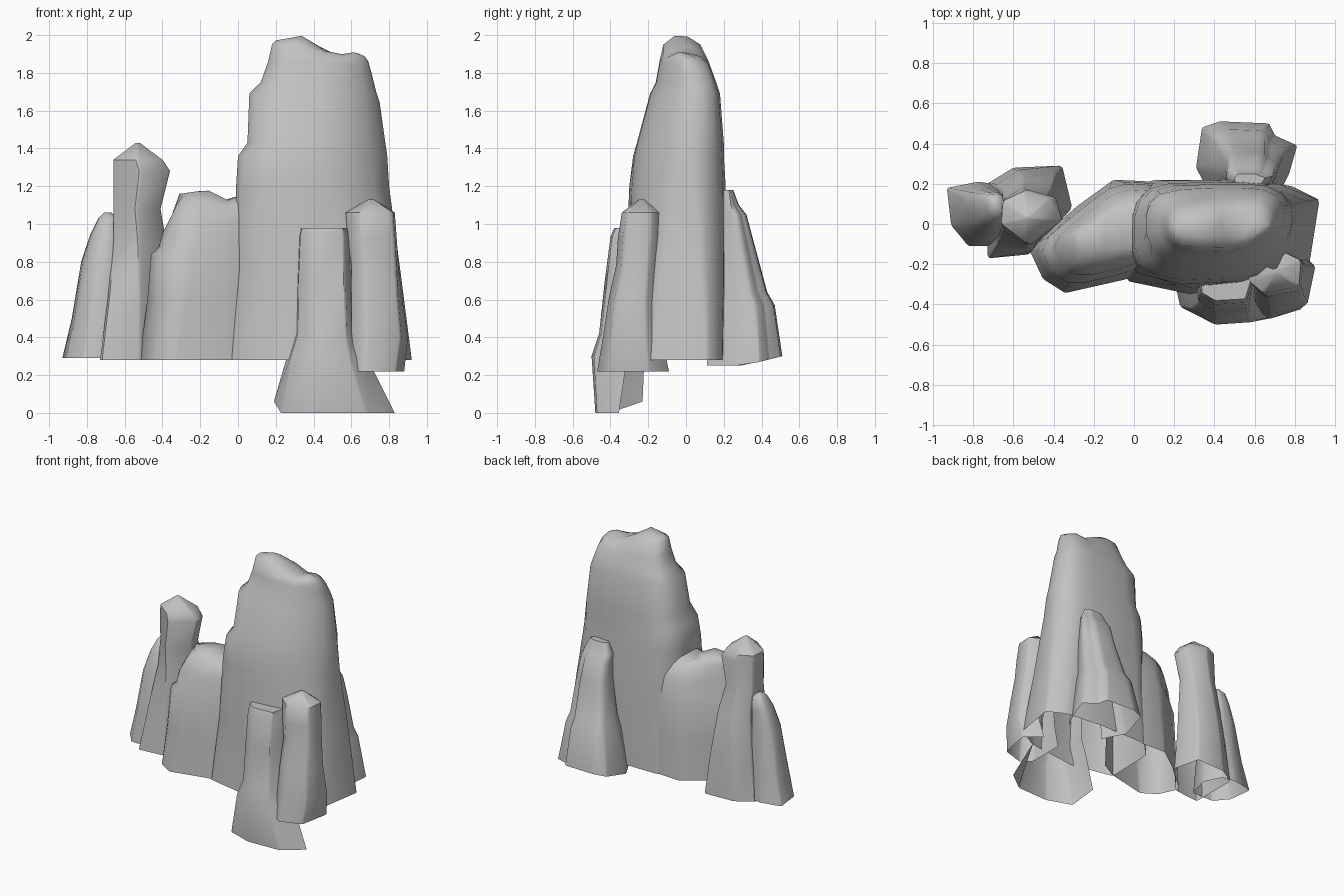
import bpy, bmesh, math
from mathutils import Vector

cube = bpy.data.objects.get("Cube")
if cube:
    bpy.data.objects.remove(cube, do_unlink=True)

stone = bpy.data.materials.new("grey stone")
stone.use_nodes = True
GREY = (0.54, 0.54, 0.54, 1)
stone.diffuse_color = GREY
bsdf = stone.node_tree.nodes["Principled BSDF"]
bsdf.inputs["Base Color"].default_value = GREY
bsdf.inputs["Roughness"].default_value = 0.9


def soften(points, cut, is_open):
    """Cut the corners of an outline; an open one keeps its two ends."""
    pts = [Vector(p) for p in points]
    ends = pts[1:] + pts[:1]
    pairs = list(zip(pts, ends))[:-1] if is_open else list(zip(pts, ends))
    out = []
    for a, b in pairs:
        out += [a.lerp(b, cut), a.lerp(b, 1 - cut)]
    if is_open:
        out[0], out[-1] = pts[0], pts[-1]
    return out


def fit_unit(points):
    """Scale an outline to the unit square."""
    xs, ys = [p.x for p in points], [p.y for p in points]
    w, d = max(xs) - min(xs), max(ys) - min(ys)
    return [((p.x - min(xs)) / w, (p.y - min(ys)) / d) for p in points]


def height_at(ridge, x):
    """Height of the skyline at x."""
    if x <= ridge[0][0]:
        return ridge[0][1]
    for (x0, z0), (x1, z1) in zip(ridge, ridge[1:]):
        if x <= x1:
            return z0 + (z1 - z0) * (x - x0) / (x1 - x0)
    return ridge[-1][1]


def rock(name, outline, levels, crown=None, ridge=None, round_top=0.25,
         is_open=False, base_slope=0, angle=50):
    """Loft from an angular base to a softer crown through levels
    (z, x0, x1, y0, y1). The base is open; an open outline has no back."""
    base = soften(outline, 0.05, is_open)
    top = soften(crown or outline, round_top, is_open)
    peak, floor = levels[-1][0], levels[0][0]
    bm = bmesh.new()
    rings = []
    for n, (z, x0, x1, y0, y1) in enumerate(levels):
        blend = min(1, 1.5 * (z - floor) / (peak - floor))
        ring = []
        for u, v in fit_unit([a.lerp(b, blend) for a, b in zip(base, top)]):
            x, y = x0 + (x1 - x0) * u, y0 + (y1 - y0) * v
            h = z
            if ridge:
                h = min(z, height_at(ridge, x) - 0.4 * (peak - z))
            if n == 0:
                h += base_slope * max(0, 2 * v - 1)
            ring.append(bm.verts.new((x, y, h)))
        rings.append(ring)
    count = len(base)
    for low, high in zip(rings, rings[1:]):
        for i in range(count - 1 if is_open else count):
            j = (i + 1) % count
            bm.faces.new((low[i], low[j], high[j], high[i]))
    cap = bm.faces.new(rings[-1])
    bmesh.ops.triangulate(bm, faces=[cap])
    bmesh.ops.recalc_face_normals(bm, faces=bm.faces)
    mesh = bpy.data.meshes.new(name)
    bm.to_mesh(mesh)
    bm.free()
    mesh.materials.append(stone)
    obj = bpy.data.objects.new(name, mesh)
    bpy.context.collection.objects.link(obj)
    bpy.ops.object.select_all(action="DESELECT")
    obj.select_set(True)
    bpy.context.view_layer.objects.active = obj
    bpy.ops.object.shade_smooth_by_angle(angle=math.radians(angle))


# Main crag with a twin-peaked skyline
rock("main_crag",
     [(-.03, -.28), (.3, -.35), (.7, -.3), (.87, -.2), (.92, .12), (.78, .19),
      (.5, .22), (.1, .22), (-.02, .1)],
     [(.28, -.04, .92, -.35, .22), (.75, -.01, .86, -.32, .22),
      (1.2, -.01, .8, -.3, .21), (1.36, 0, .79, -.28, .2),
      (1.43, .05, .78, -.26, .2), (1.69, .06, .75, -.19, .18),
      (1.75, .12, .73, -.16, .16), (1.86, .16, .71, -.14, .12),
      (1.95, .18, .69, -.12, .08), (2, .2, .67, -.06, .01)],
     crown=[(0, -.15), (.12, -.28), (.5, -.27), (.7, -.1), (.75, .05), (.67, .18),
            (.45, .2), (.1, .18), (0, .08)],
     ridge=[(.19, 1.97), (.36, 2), (.49, 1.89), (.62, 1.91), (.69, 1.88), (.76, 1.75)],
     angle=65)

# Lower shoulder running diagonally into the main crag
rock("shoulder_crag",
     [(.1, .21), (-.1, .22), (-.28, .09), (-.52, -.12), (-.45, -.27), (-.34, -.34),
      (-.03, -.27), (.1, -.2)],
     [(.28, -.52, .1, -.34, .22), (.6, -.48, .1, -.31, .21), (.84, -.46, .1, -.29, .2),
      (.89, -.42, .1, -.27, .19), (1.02, -.4, .1, -.25, .17),
      (1.12, -.35, .09, -.2, .12), (1.2, -.31, .08, -.13, .06)],
     ridge=[(-.42, 1), (-.35, 1.08), (-.31, 1.16), (-.16, 1.18),
            (-.07, 1.12), (0, 1.15)], is_open=True, angle=65)

# Tall angular pillar with a pointed cap
rock("tall_pillar",
     [(-.73, -.17), (-.52, -.15), (-.31, .08), (-.36, .29), (-.6, .28), (-.73, .2)],
     [(.28, -.73, -.31, -.17, .29), (.6, -.69, -.35, -.14, .27),
      (.9, -.66, -.38, -.11, .23), (1.08, -.66, -.41, -.1, .18),
      (1.28, -.66, -.36, -.1, .17), (1.34, -.66, -.4, -.09, .16),
      (1.43, -.54, -.52, .02, .04)],
     crown=[(-.66, 0), (-.51, -.1), (-.35, .02), (-.38, .13), (-.53, .17), (-.65, .12)],
     round_top=.06, angle=40)

# Small outer crag
rock("small_crag",
     [(-.93, .18), (-.91, 0), (-.83, -.1), (-.66, -.1), (-.62, .06), (-.68, .19), (-.78, .21)],
     [(.29, -.93, -.6, -.11, .21), (.5, -.88, -.61, -.09, .19), (.8, -.83, -.62, -.05, .17),
      (.95, -.78, -.63, -.01, .16), (1.03, -.74, -.64, .03, .15),
      (1.06, -.71, -.67, .07, .12)], angle=65)

# Flat-topped slab in front, flaring to the lowest base
rock("front_slab",
     [(.19, -.23), (.23, -.42), (.42, -.49), (.68, -.48), (.83, -.36)],
     [(0, .19, .83, -.48, -.23), (.3, .26, .68, -.5, -.22), (.42, .3, .64, -.46, -.22),
      (.7, .31, .61, -.43, -.22), (.93, .32, .6, -.4, -.24), (.98, .33, .59, -.38, -.25)],
     crown=[(.32, -.23), (.33, -.35), (.4, -.4), (.56, -.39), (.6, -.23)],
     round_top=.05, is_open=True, base_slope=.06, angle=35)

# Front pillar with a faceted cap
rock("front_pillar",
     [(.6, -.14), (.6, -.42), (.68, -.48), (.86, -.43), (.91, -.2), (.78, -.1)],
     [(.22, .6, .88, -.47, -.09), (.4, .6, .9, -.44, -.13), (.6, .6, .87, -.41, -.15),
      (.78, .6, .85, -.37, -.15), (.93, .58, .84, -.36, -.14), (1.06, .57, .83, -.34, -.14),
      (1.13, .69, .72, -.25, -.22)],
     crown=[(.58, -.17), (.58, -.28), (.65, -.34), (.82, -.31), (.83, -.18), (.75, -.14)],
     round_top=.1, is_open=True, angle=45)

# Leaning pillar at the back
rock("back_pillar",
     [(.7, .11), (.77, .25), (.81, .39), (.7, .44), (.67, .5), (.43, .51),
      (.34, .48), (.31, .28), (.4, .11)],
     [(.25, .31, .81, .11, .51), (.57, .37, .76, .14, .47), (.64, .4, .74, .15, .43),
      (.9, .45, .72, .16, .36), (1.05, .46, .7, .17, .32), (1.1, .46, .69, .17, .28),
      (1.18, .5, .65, .19, .25)], is_open=True, base_slope=.05)
